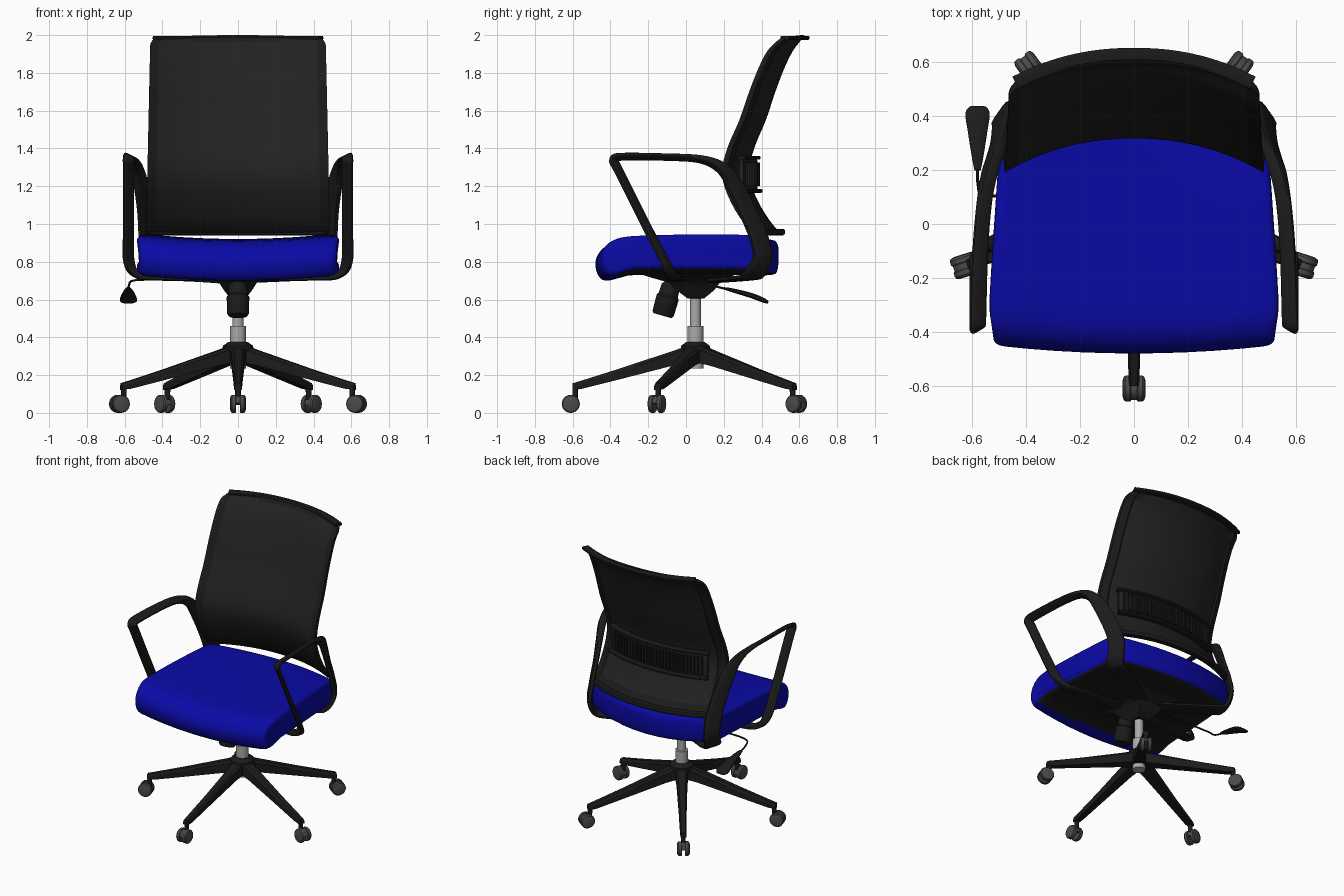
import bpy, bmesh
from math import sin, cos, pi, sqrt, radians
from mathutils import Vector, Matrix

cube = bpy.data.objects.get("Cube")
if cube:
    bpy.data.objects.remove(cube)


def material(name, r, g, b):
    m = bpy.data.materials.new(name)
    m.use_nodes = True
    m.diffuse_color = (r, g, b, 1)
    m.node_tree.nodes["Principled BSDF"].inputs["Base Color"].default_value = (r, g, b, 1)
    return m


BLACK = material("black plastic", .011, .011, .011)
MESH = material("charcoal mesh", .016, .016, .016)
BLUE = material("blue fabric", .003, .003, .38)
GREY = material("dark grey wheel", .07, .07, .07)
STEEL = material("light grey metal", .4, .4, .4)


def loft(name, rings, mats, rule=None, angle=40):
    """Skin a list of equal closed rings and cap both ends."""
    bm = bmesh.new()
    rows = [[bm.verts.new(p) for p in ring] for ring in rings]
    n = len(rows[0])
    for a, b in zip(rows, rows[1:]):
        for i in range(n):
            j = (i + 1) % n
            bm.faces.new((a[i], a[j], b[j], b[i]))
    bm.faces.new(rows[0])
    bm.faces.new(rows[-1])
    bmesh.ops.recalc_face_normals(bm, faces=bm.faces)
    bm.normal_update()
    if rule:
        for f in bm.faces:
            f.material_index = rule(f.calc_center_median(), f.normal)
    me = bpy.data.meshes.new(name)
    bm.to_mesh(me)
    bm.free()
    ob = bpy.data.objects.new(name, me)
    bpy.context.collection.objects.link(ob)
    for m in mats:
        me.materials.append(m)
    bpy.ops.object.select_all(action='DESELECT')
    ob.select_set(True)
    bpy.context.view_layer.objects.active = ob
    bpy.ops.object.shade_smooth_by_angle(angle=radians(angle))
    return ob


def spline(pts, steps, closed=False):
    """Catmull-Rom through tuples of any length."""
    n, out = len(pts), []
    for i in range(n if closed else n - 1):
        ids = [(i + k) % n if closed else min(max(i + k, 0), n - 1) for k in (-1, 0, 1, 2)]
        for s in range(steps):
            t = s / steps
            out.append(tuple(.5 * (2 * b + (c - a) * t + (2 * a - 5 * b + 4 * c - d) * t * t
                                   + (3 * b - a - 3 * c + d) * t ** 3)
                             for a, b, c, d in zip(*(pts[k] for k in ids))))
    return out if closed else out + [pts[-1]]


def sweep(name, stations, up, mat, steps=5, sides=12, power=.45):
    """Rounded-box section along (x, y, z, half_u, half_v) stations."""
    st = spline(stations, steps)
    pos = [Vector(s[:3]) for s in st]
    u, rings = Vector(up), []
    for i, s in enumerate(st):
        t = (pos[min(i + 1, len(st) - 1)] - pos[max(i - 1, 0)]).normalized()
        u = (u - t * u.dot(t)).normalized()
        v = t.cross(u)
        ring = []
        for k in range(sides):
            a = 2 * pi * (k + .5) / sides
            c, d = cos(a), sin(a)
            ring.append(pos[i] + u * s[3] * abs(c) ** power * (1 if c > 0 else -1)
                        + v * s[4] * abs(d) ** power * (1 if d > 0 else -1))
        rings.append(ring)
    return loft(name, rings, [mat])


def lathe(name, origin, axis, profile, mat, n=24):
    """Turn (distance, radius) pairs about an axis."""
    q = Vector((0, 0, 1)).rotation_difference(Vector(axis))
    return loft(name, [[Vector(origin) + q @ Vector((r * cos(2 * pi * k / n), r * sin(2 * pi * k / n), d))
                        for k in range(n)] for d, r in profile], [mat], angle=35)


def mirror(ob):
    m = ob.modifiers.new("mirror", 'MIRROR')
    m.use_bisect_axis[0] = False
    m.use_mirror_merge = False


def box_ring(z, x, y0, y1):
    return [(-x, y0, z), (x, y0, z), (x, y1, z), (-x, y1, z)]


# Seat cushion: side profile carried across the width with rounded flanks
profile = spline([(.45, .915), (.3, .92), (0, .92), (-.3, .912), (-.41, .89), (-.465, .84),
                  (-.48, .78), (-.46, .72), (-.42, .70), (-.35, .715), (-.27, .73), (0, .73),
                  (.3, .73), (.45, .73), (.485, .76), (.49, .86), (.48, .90)], 3, True)
rings = []
flank = [(.535, .03), (.533, .018), (.525, .008), (.51, .002), (.49, 0)]
half = flank + [(x / 10, 0) for x in (4, 3, 2, 1)]
for x, e in [(-x, e) for x, e in half] + [(0, 0)] + half[::-1]:
    k = (x / .53) ** 2
    ring = []
    for y, z in profile:
        back = min(max((y + .1) / .55, 0), 1)
        yy = y * (1 - e / .5) + k * (-.11 * back if y > -.1 else .03 * min(1, (-.1 - y) / .3))
        zz = .82 + (z - .82) * (1 - e / .1) + .028 * k
        ring.append((x * (1 - .07 * max(0, y + .3) / .75 - .25 * max(0, -.38 - y)), yy, zz))
    rings.append(ring)
loft("seat_cushion", rings, [BLUE, BLACK],
     lambda c, n: 1 if n.z < -.75 and c.y > -.36 and c.z < .8 else 0, 60)

# Backrest shell
CENTRE = spline([(.94, .50), (.98, .455), (1.08, .385), (1.2, .33), (1.3, .318), (1.42, .35),
                 (1.55, .405), (1.7, .455), (1.83, .505), (1.92, .55), (1.965, .585), (2, .61)], 3)


def back_y(x, z):
    for (z0, y0), (z1, y1) in zip(CENTRE, CENTRE[1:]):
        if z <= z1:
            break
    return y0 + (y1 - y0) * (z - z0) / (z1 - z0) - .115 * (abs(x) / .46) ** 2.2


def back_width(z):
    w = .465 + (1.95 - z) * .022
    d = max(0, z - 1.95)
    return w - .05 + sqrt(max(0, .0025 - d * d))


rings = []
cols = [-1, -.97, -.9, -.88] + [i / 8 for i in range(-6, 7)] + [.88, .9, .97, 1]
for z, _ in CENTRE:
    w = back_width(z)
    zb = lambda x: z - .012 * (x / .46) ** 2 * max(0, (z - 1.9) / .1)
    front = [(c * w, back_y(c * w, z), zb(c * w)) for c in cols]
    rear = [(c * w, back_y(c * w, z) + (.028 if abs(c) > .89 else .018), zb(c * w)) for c in cols[::-1]]
    rings.append(front + rear)
loft("backrest", rings, [MESH, BLACK],
     lambda c, n: 1 if abs(c.x) > .9 * back_width(c.z) or c.z > 1.97 or c.z < 1 else 0)


def across(z, dy, w, hu, hv):
    return [(x, back_y(x, z) + dy, z, hu, hv) for x in [w * i / 8 for i in range(-8, 9)]]


# Top lip, bottom rail and lumbar support behind the back
sweep("top_lip", across(1.985, .028, .44, .011, .026), (0, 0, 1), BLACK, 2)
sweep("bottom_rail", across(.958, .025, .47, .016, .022), (0, 0, 1), BLACK, 2)
sweep("lumbar_band", across(1.26, .05, .38, .085, .012), (0, 0, 1), MESH, 2)
for z in (1.175, 1.35):
    sweep("lumbar_edge", across(z, .045, .39, .01, .022), (0, 0, 1), BLACK, 2)
for i in range(-14, 15):
    x = i * .025
    y = back_y(x, 1.26) + .064
    loft("lumbar_rib", [[(x + a, y + b, z) for a, b in ((-.007, -.01), (.007, -.01), (.007, .01), (-.007, .01))]
                        for z in (1.2, 1.325)], [BLACK])

# Arm loops: under-seat bar, front strut, armrest, rear upright, rear bar
mirror(sweep("arm_loop", [
    (.06, -.02, .712, .012, .04), (.42, -.05, .712, .012, .04), (.53, -.075, .728, .017, .028),
    (.577, -.11, .80, .03, .016), (.58, -.2, .97, .031, .014), (.58, -.355, 1.28, .031, .014),
    (.58, -.383, 1.338, .031, .014), (.578, -.34, 1.356, .031, .012), (.57, -.1, 1.354, .03, .011),
    (.555, .08, 1.342, .028, .015), (.535, .19, 1.295, .026, .03), (.512, .26, 1.2, .022, .046),
    (.495, .325, 1.07, .018, .052), (.487, .385, .93, .018, .055), (.487, .405, .82, .018, .055),
    (.465, .36, .735, .015, .06), (.38, .32, .715, .012, .06), (.06, .14, .70, .012, .05)],
    (0, 0, 1), BLACK))

# Tilt mechanism, tension knob and lever
loft("mechanism", [box_ring(.605, .04, .01, .095), box_ring(.65, .075, -.05, .15),
                   box_ring(.69, .1, -.09, .18), box_ring(.715, .13, -.18, .23),
                   box_ring(.745, .24, -.27, .28)], [BLACK], angle=25)
lathe("tension_knob", (0, -.075, .69), (0, -.27, -.96),
      [(0, .035), (.02, .05), (.07, .052), (.08, .06), (.17, .058), (.182, .05)], BLACK)
sweep("lever_rod", [(-.08, .1, .69, .006, .006), (-.3, .1, .703, .006, .006), (-.54, .105, .703, .006, .006),
                    (-.577, .14, .675, .006, .006), (-.58, .26, .645, .006, .006)], (0, 0, 1), BLACK, 4, 8, 1)
sweep("lever_paddle", [(-.58, .2, .66, .006, .012), (-.58, .25, .648, .011, .022), (-.58, .35, .62, .014, .038),
                       (-.58, .41, .596, .013, .046), (-.58, .435, .584, .006, .03)],
      (0, 0, 1), BLACK, 4, 12, .7)

# Gas column and hub
HUB = Vector((0, .05, 0))
lathe("column_sleeve", HUB, (0, 0, 1), [(.235, .042), (.46, .042), (.461, .03)], STEEL)
lathe("column_rod", HUB, (0, 0, 1), [(.45, .029), (.63, .029)], STEEL)
lathe("base_hub", HUB, (0, 0, 1), [(.27, .055), (.335, .082), (.355, .08), (.375, .052)], BLACK, 10)

# Five star legs with twin-wheel casters
for i in range(5):
    spin = Matrix.Translation(HUB) @ Matrix.Rotation(i * 2 * pi / 5, 4, 'Z')
    parts = []
    section = [(.02, .045, .27, .362), (.12, .036, .25, .328), (.4, .026, .178, .235),
               (.6, .021, .128, .172), (.65, .019, .122, .157)]
    parts.append(loft("base_leg", [[(-w, -r, lo), (w, -r, lo), (w, -r, hi - .015), (w * .65, -r, hi),
                                    (-w * .65, -r, hi), (-w, -r, hi - .015)] for r, w, lo, hi in section],
                      [BLACK], angle=25))
    parts.append(lathe("caster_stem", (0, -.636, .06), (0, 0, 1), [(0, .014), (.08, .016)], BLACK, 12))
    parts.append(loft("caster_hood", [[(x, -.66 + .043 * cos(a), .047 + .043 * sin(a))
                                       for a in [pi * k / 10 - .15 for k in range(11)]]
                                      for x in (-.02, .02)], [GREY]))
    for side in (-1, 1):
        parts.append(lathe("caster_wheel", (side * .011, -.66, .048), (side, 0, 0),
                           [(0, .044), (.003, .048), (.02, .048), (.027, .043), (.031, .03)], GREY))
    for p in parts:
        p.matrix_world = spin
